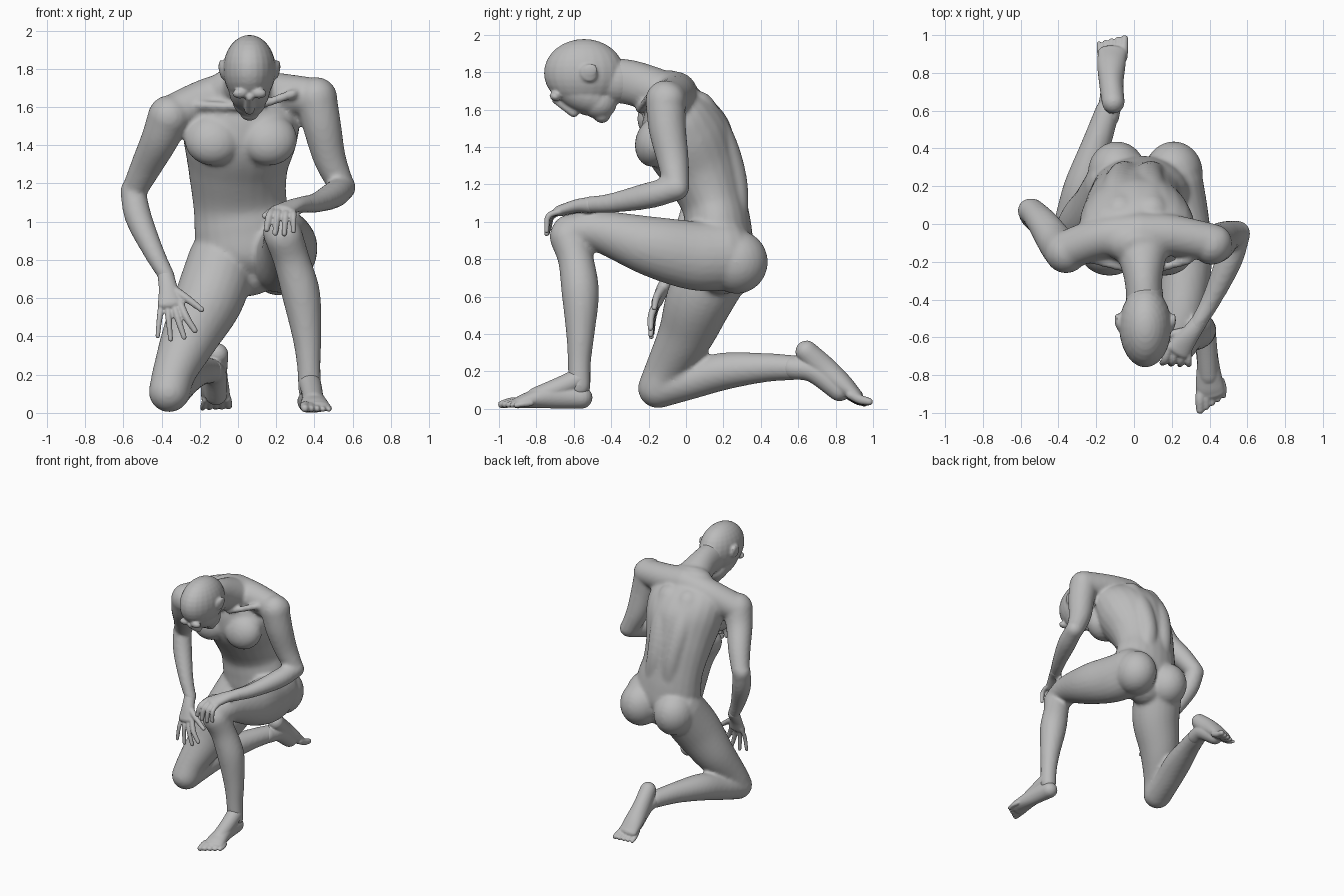
import bpy
import bmesh
from math import sin, cos, pi, radians
from mathutils import Vector, Matrix

default_cube = bpy.data.objects.get("Cube")
if default_cube:
    bpy.data.objects.remove(default_cube, do_unlink=True)

SIDES = 24
STEPS = 6

stone = bpy.data.materials.new("plain grey")
stone.use_nodes = True
stone.diffuse_color = (.5, .5, .5, 1)
stone.node_tree.nodes["Principled BSDF"].inputs["Base Color"].default_value = (.5, .5, .5, 1)


def spline(points):
    """Sample a smooth path through (x, y, z, width, depth) points."""
    path = [Vector(p if len(p) == 5 else (*p, p[-1])) for p in points]
    path = [path[0] * 2 - path[1]] + path + [path[-1] * 2 - path[-2]]
    samples = []
    for a, b, c, d in zip(path, path[1:], path[2:], path[3:]):
        for step in range(STEPS):
            t = step / STEPS
            samples.append(b + (c - a) * (t / 2)
                           + (a * 2 - b * 5 + c * 4 - d) * (t * t / 2)
                           + (b * 3 - a - c * 3 + d) * (t ** 3 / 2))
    samples.append(path[-2])
    return samples


def tube(bm, *points):
    """Loft a round-ended limb with elliptical sections along a path."""
    samples = spline(points)
    centres = [Vector(s[:3]) for s in samples]
    whole = (centres[-1] - centres[0]).normalized()
    across = Vector((0, 1, 0)) if abs(whole.x) > .85 else Vector((1, 0, 0))
    last = len(samples) - 1
    sections = []
    for i, s in enumerate(samples):
        tangent = (centres[min(i + 1, last)] - centres[max(i - 1, 0)]).normalized()
        sections.append((centres[i], tangent, s[3], s[4]))
    # rounded caps
    angles = [radians(a) for a in (80, 60, 40, 20)]
    rounded = []
    for end, sign in ((sections[0], -1), (sections[-1], 1)):
        c, tangent, w, d = end
        reach = min(w, d) * sign
        rounded.append([(c + tangent * reach * sin(a), tangent, w * cos(a), d * cos(a))
                        for a in angles])
    sections = rounded[0] + sections + rounded[1][::-1]
    rings = []
    for c, tangent, w, d in sections:
        side = (across - tangent * across.dot(tangent)).normalized()
        up = tangent.cross(side)
        rings.append([bm.verts.new(c + side * w * cos(k * 2 * pi / SIDES)
                                   + up * d * sin(k * 2 * pi / SIDES))
                      for k in range(SIDES)])
    for lower, upper in zip(rings, rings[1:]):
        for k in range(SIDES):
            n = (k + 1) % SIDES
            bm.faces.new((lower[k], lower[n], upper[n], upper[k]))
    bm.faces.new(rings[0][::-1])
    bm.faces.new(rings[-1])


def ball(bm, centre, radii, pitch=0):
    """Ellipsoid, optionally tipped about the sideways axis."""
    matrix = (Matrix.Translation(centre) @ Matrix.Rotation(radians(pitch), 4, "X")
              @ Matrix.Diagonal((*radii, 1)))
    bmesh.ops.create_uvsphere(bm, u_segments=SIDES, v_segments=16, radius=1, matrix=matrix)


def digits(bm, count, bases, knuckles, tips, thick, thin, extra=0):
    """Row of fingers or toes spread between the first and last one."""
    for i in range(count):
        f = i / (count - 1)
        base, knuckle, tip = (Vector(a).lerp(Vector(b), f) for a, b in (bases, knuckles, tips))
        tip += (tip - knuckle).normalized() * extra * sin(pi * f)
        radius = thick + (thin - thick) * f
        tube(bm, (*base, radius), (*knuckle, radius), (*tip, radius * .8))


def finish(bm, name, voxel, rounds):
    """Fuse the overlapping shapes into one smooth skin."""
    bmesh.ops.recalc_face_normals(bm, faces=bm.faces)
    mesh = bpy.data.meshes.new(name)
    bm.to_mesh(mesh)
    bm.free()
    mesh.materials.append(stone)
    for face in mesh.polygons:
        face.use_smooth = True
    obj = bpy.data.objects.new(name, mesh)
    bpy.context.collection.objects.link(obj)
    fuse = obj.modifiers.new("fuse", "REMESH")
    fuse.mode = "VOXEL"
    fuse.voxel_size = voxel
    fuse.use_smooth_shade = True
    relax = obj.modifiers.new("relax", "SMOOTH")
    relax.factor = .5
    relax.iterations = rounds


body = bmesh.new()

# torso, from pelvis to collar
tube(body, (.05, .19, .74, .16, .13), (.05, .18, .83, .26, .18), (.03, .17, .97, .26, .18),
     (.01, .15, 1.1, .245, .175), (0, .09, 1.27, .26, .21), (.01, .01, 1.44, .3, .24),
     (.02, -.05, 1.58, .3, .2), (.03, -.09, 1.68, .2, .13))
for side in (-1, 1):
    # back muscles, chest and buttocks
    tube(body, (.04 + side * .07, .25, .97, .08), (.01 + side * .07, .255, 1.2, .075),
         (side * .08, .18, 1.42, .09), (.01 + side * .08, .06, 1.6, .1))
    ball(body, (.015 + side * .145, -.16, 1.43), (.15, .11, .14), -20)
    ball(body, (.06 + side * .15, .27, .785), (.155, .168, .17))
    # collar bones
    tube(body, (.05 + side * .04, -.25, 1.6, .02), (.04 + side * .25, -.19, 1.64 + side * .03, .025))

# neck and shoulder girdle
tube(body, (.06, -.48, 1.76, .1, .12), (.05, -.3, 1.745, .1, .12), (.04, -.1, 1.68, .15, .12))
tube(body, (.42, -.1, 1.65, .1), (.2, -.06, 1.67, .11), (.03, -.06, 1.68, .125))
tube(body, (-.36, -.14, 1.55, .105), (-.16, -.07, 1.64, .11), (.03, -.06, 1.68, .125))

# left arm, resting on the raised knee
tube(body, (.41, -.11, 1.65, .107), (.44, -.1, 1.5, .1), (.48, -.07, 1.33, .085),
     (.54, -.05, 1.19, .068))
tube(body, (.55, -.05, 1.18, .067), (.5, -.2, 1.14, .07), (.41, -.4, 1.1, .052),
     (.33, -.54, 1.09, .042))

# right arm, reaching down to the thigh
tube(body, (-.36, -.15, 1.55, .112), (-.41, -.1, 1.43, .098), (-.48, 0, 1.29, .082),
     (-.54, .07, 1.17, .067))
tube(body, (-.55, .07, 1.16, .067), (-.52, .03, 1.02, .07), (-.44, -.04, .84, .054),
     (-.37, -.08, .71, .042))

# left leg, foot planted in front
tube(body, (.2, .2, .82, .17, .19), (.24, .04, .82, .155, .185), (.27, -.19, .87, .145, .16),
     (.25, -.47, .95, .115, .11), (.23, -.62, .94, .1))
tube(body, (.24, -.63, .92, .1), (.28, -.59, .8, .095), (.33, -.565, .62, .1),
     (.36, -.565, .4, .076), (.37, -.57, .25, .062), (.375, -.57, .12, .06))

# right leg, kneeling
tube(body, (-.08, .2, .8, .18), (-.15, .08, .6, .18), (-.25, 0, .4, .15),
     (-.33, -.1, .22, .115), (-.36, -.15, .11, .107))
tube(body, (-.36, -.15, .11, .107), (-.32, .02, .15, .1), (-.27, .2, .2, .1),
     (-.2, .42, .22, .078), (-.14, .6, .22, .065))

finish(body, "body", .014, 5)

# head, bowed forward
head = bmesh.new()
ball(head, (.06, -.545, 1.795), (.138, .215, .182))
ball(head, (.06, -.55, 1.69), (.108, .175, .105), -24)
ball(head, (.06, -.47, 1.64), (.09, .1, .09), -24)
ball(head, (.06, -.45, 1.57), (.05, .045, .042))
ball(head, (.06, -.54, 1.6), (.045, .04, .03), -24)
tube(head, (.06, -.7, 1.65, .018), (.06, -.6, 1.585, .027))
tube(head, (.06, -.48, 1.76, .1, .12), (.055, -.36, 1.75, .098, .118))
for side in (-1, 1):
    ball(head, (.06 + side * .05, -.7, 1.67), (.04, .03, .025), -24)
    # ears
    ball(head, (.06 + side * .14, -.52, 1.795), (.016, .045, .05), 35)
    ball(head, (.06 + side * .15, -.51, 1.81), (.012, .04, .035), 35)
finish(head, "head", .009, 3)

# left hand draped over the knee
hand = bmesh.new()
tube(hand, (.35, -.51, 1.09, .043), (.3, -.58, 1.085, .05, .036), (.235, -.67, 1.06, .066, .03))
digits(hand, 4, ((.19, -.65, 1.065), (.29, -.66, 1.06)), ((.165, -.72, 1.03), (.29, -.735, 1.03)),
       ((.15, -.735, .96), (.29, -.745, .95)), .02, .016, .02)
tube(hand, (.27, -.57, 1.07, .025), (.19, -.59, 1.06, .021), (.14, -.64, 1.03, .016))
finish(hand, "left_hand", .007, 2)

# right hand spread on the thigh
hand = bmesh.new()
tube(hand, (-.38, -.07, .73, .042), (-.365, -.12, .65, .05, .035), (-.355, -.155, .57, .066, .03))
digits(hand, 4, ((-.305, -.155, .58), (-.4, -.14, .58)), ((-.27, -.185, .5), (-.41, -.17, .5)),
       ((-.225, -.19, .43), (-.42, -.18, .4)), .019, .015, .03)
tube(hand, (-.35, -.12, .65, .026), (-.27, -.155, .6, .021), (-.19, -.17, .54, .015))
finish(hand, "right_hand", .007, 2)

# left foot flat on the ground
foot = bmesh.new()
tube(foot, (.37, -.56, .06, .06), (.39, -.72, .066, .058, .064), (.4, -.85, .045, .074, .042),
     (.41, -.9, .032, .072, .03))
tube(foot, (.375, -.57, .16, .058), (.385, -.66, .12, .056), (.395, -.8, .06, .055))
digits(foot, 5, ((.355, -.88, .035), (.465, -.83, .03)), ((.35, -.93, .035), (.475, -.87, .025)),
       ((.35, -.985, .024), (.475, -.91, .018)), .026, .016)
finish(foot, "left_foot", .007, 2)

# right foot trailing on its toes
foot = bmesh.new()
tube(foot, (-.11, .645, .305, .06), (-.12, .74, .21, .064, .07), (-.12, .84, .125, .075, .058),
     (-.115, .91, .07, .076, .036))
tube(foot, (-.14, .57, .22, .062), (-.12, .68, .2, .06), (-.115, .82, .1, .06))
digits(foot, 5, ((-.06, .88, .075), (-.17, .86, .07)), ((-.055, .93, .05), (-.18, .91, .04)),
       ((-.05, .98, .038), (-.185, .955, .024)), .025, .016)
finish(foot, "right_foot", .007, 2)
